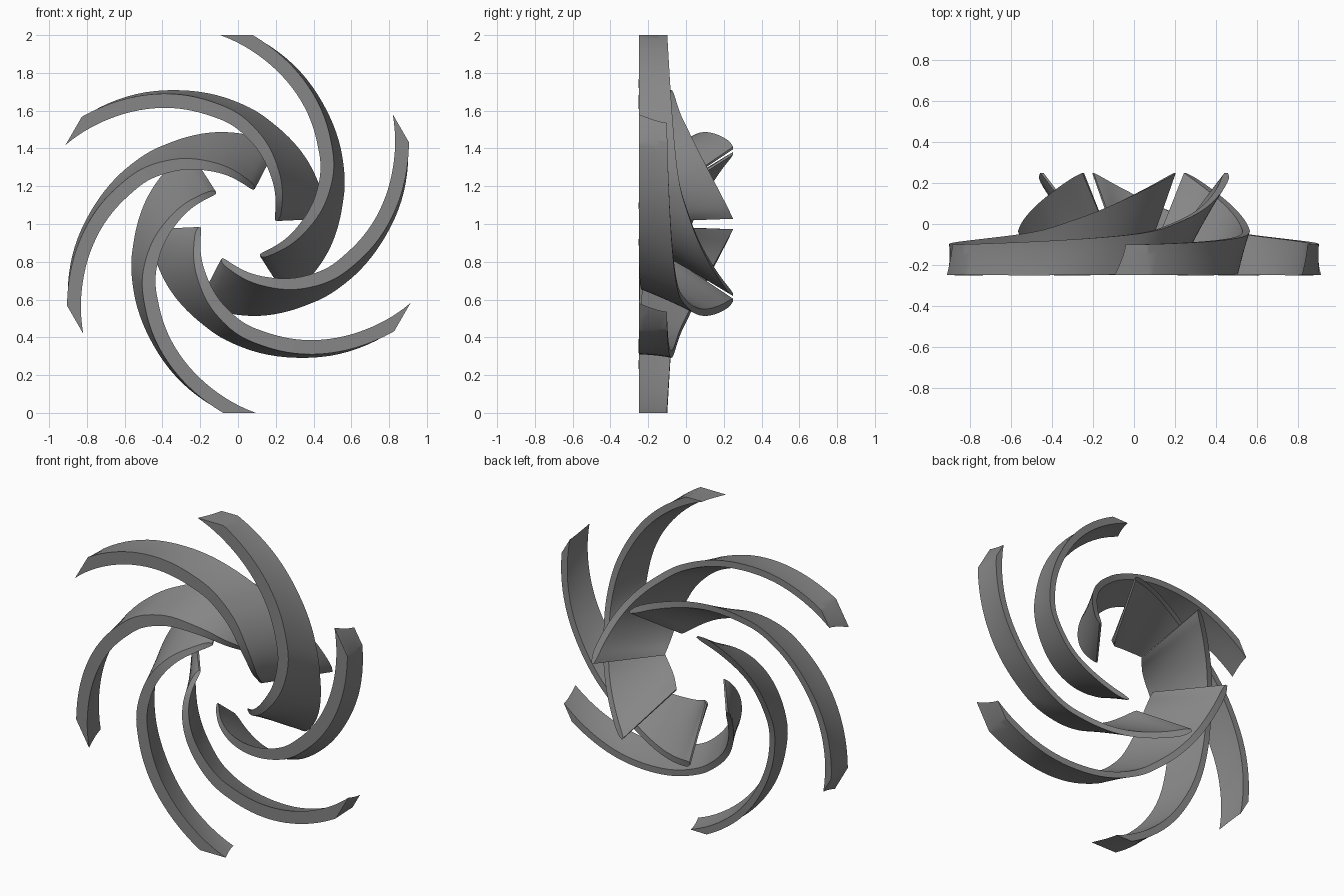
import bpy, bmesh, math
from mathutils import Vector, Matrix

if "Cube" in bpy.data.objects:
    bpy.data.objects.remove(bpy.data.objects["Cube"])

# Blade edges, outside to inside: radius, angle (deg) about the y axis, y, thickness
HUB = [(1.12, 104.5, -.25, .072), (1.0, 90, -.25, .073), (.89, 77, -.25, .074),
       (.765, 61.5, -.25, .075), (.637, 44.7, -.248, .074), (.56, 32.5, -.245, .07),
       (.46, 17.5, -.238, .063), (.34, -4, -.222, .05), (.25, -30, -.165, .036),
       (.203, -55, -.075, .028)]
SHROUD = [(1.12, 106, -.103, .042), (1.0, 89, -.10, .042), (.876, 71.5, -.09, .04),
          (.75, 53.3, -.075, .038), (.646, 34.5, -.055, .036), (.584, 20.5, -.032, .036),
          (.536, 8, .005, .036), (.493, -10, .065, .036), (.459, -33, .155, .038),
          (.45, -56.5, .25, .038)]
STEPS, SPAN = 6, 8


def spline(rows):
    """Catmull-Rom through the stations."""
    v = [Vector(r) for r in rows]
    v = [2 * v[0] - v[1]] + v + [2 * v[-1] - v[-2]]
    out = []
    for i in range(1, len(v) - 2):
        a, b, c, d = v[i - 1:i + 3]
        for k in range(STEPS):
            t = k / STEPS
            out.append(.5 * (2 * b + (c - a) * t + (2 * a - 5 * b + 4 * c - d) * t * t
                             + (3 * b - a - 3 * c + d) * t ** 3))
    return out + [v[-2]]


def edge_curve(rows):
    """Points, in-plane normals and thicknesses along one blade edge."""
    s = spline(rows)
    pts = [Vector((p[0] * math.cos(math.radians(p[1])), p[2],
                   p[0] * math.sin(math.radians(p[1])))) for p in s]
    nor = []
    for i in range(len(pts)):
        d = pts[min(i + 1, len(pts) - 1)] - pts[max(i - 1, 0)]
        nor.append(Vector((-d.z, 0, d.x)).normalized())
    return pts, nor, [p[3] for p in s]


def blade_mesh():
    hp, hn, ht = edge_curve(HUB)
    sp, sn, st = edge_curve(SHROUD)
    bm = bmesh.new()
    rings = []
    n = len(hp)
    for i in range(n):
        # rounded leading edge
        left = (n - 1 - i) / 2
        taper = math.sqrt(max(.15, 1 - (1 - left) ** 2)) if left < 1 else 1
        sides = ([], [])
        for k in range(SPAN + 1):
            v = k / SPAN
            p = hp[i].lerp(sp[i], v)
            nn = hn[i].lerp(sn[i], v).normalized()
            # flares towards the hub edge
            t = (st[i] + (ht[i] - st[i]) * (1 - v) ** 1.6) * taper / 2
            sides[0].append(bm.verts.new(p + nn * t))
            sides[1].append(bm.verts.new(p - nn * t))
        rings.append(sides[0] + sides[1][::-1])
    m = len(rings[0])
    for a, b in zip(rings, rings[1:]):
        for k in range(m):
            bm.faces.new((a[k], a[(k + 1) % m], b[(k + 1) % m], b[k]))
    last = rings[-1]
    for k in range(SPAN):
        bm.faces.new((last[k], last[k + 1], last[m - 2 - k], last[m - 1 - k]))
    # flat cut at the outer end
    bmesh.ops.bisect_plane(bm, geom=bm.verts[:] + bm.edges[:] + bm.faces[:],
                           plane_co=(0, 0, 1), plane_no=(0, 0, 1), clear_outer=True)
    bmesh.ops.holes_fill(bm, edges=[e for e in bm.edges if e.is_boundary], sides=0)
    bmesh.ops.recalc_face_normals(bm, faces=bm.faces[:])
    me = bpy.data.meshes.new("impeller_blade")
    bm.to_mesh(me)
    bm.free()
    return me


# Dark grey metal
metal = bpy.data.materials.new("dark_metal")
metal.diffuse_color = (.24, .24, .24, 1)
metal.use_nodes = True
metal.node_tree.nodes["Principled BSDF"].inputs["Base Color"].default_value = metal.diffuse_color

# Six blades around the axis
mesh = blade_mesh()
mesh.materials.append(metal)
for i in range(6):
    ob = bpy.data.objects.new(f"impeller_blade_{i + 1}", mesh.copy())
    bpy.context.collection.objects.link(ob)
    ob.data.transform(Matrix.Translation((0, 0, 1)) @ Matrix.Rotation(i * math.pi / 3, 4, 'Y'))
    bpy.ops.object.select_all(action='DESELECT')
    ob.select_set(True)
    bpy.context.view_layer.objects.active = ob
    bpy.ops.object.shade_smooth_by_angle(angle=math.radians(40))
